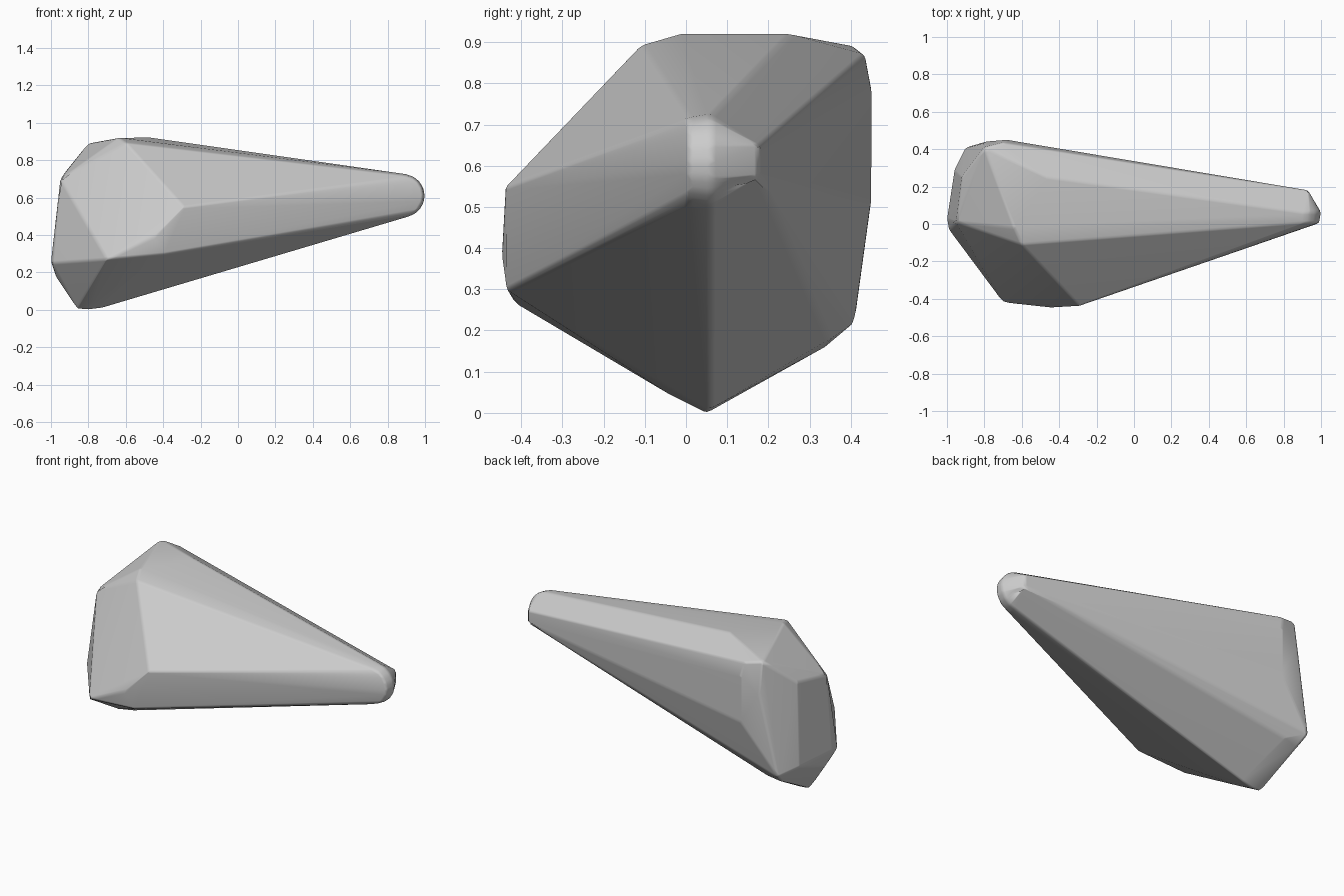
import bpy
import bmesh
import math

if "Cube" in bpy.data.objects:
    bpy.data.objects.remove(bpy.data.objects["Cube"], do_unlink=True)

# One plain stone colour
stone = bpy.data.materials.new("stone_grey")
stone.use_nodes = True
grey = (0.6, 0.6, 0.6, 1)
stone.diffuse_color = grey
stone.node_tree.nodes["Principled BSDF"].inputs["Base Color"].default_value = grey

# Corners of the heavy end
front_corners = [(-.7, -.42, .27), (-.4, -.437, .295), (-.45, -.447, .39), (-.29, -.438, .55)]
top_corners = [(-.6, -.11, .893), (-.64, -.02, .92), (-.46, .25, .92),
               (-.8, .41, .89), (-.7, .435, .87)]
back_corners = [(-.68, .45, .79), (-.68, .45, .51), (-.8, .44, .7),
                (-.9, .41, .22), (-.88, .34, .16), (-.78, .35, .18)]
end_corners = [(-.95, .01, .7), (-.92, .25, .74), (-1, .03, .26), (-.99, -.03, .25),
               (-.97, .06, .17), (-.96, .29, .25)]
bottom_corners = [(-.86, .05, .005), (-.8, .05, 0), (-.72, .06, .01), (-.77, -.04, .045)]
points = front_corners + top_corners + back_corners + end_corners + bottom_corners

# Rounded narrow tip: two arcs and a short back edge
for i in range(9):
    angle = math.radians(-80 + 20 * i)
    for y, radius in ((.005, .108), (.062, .118)):
        points.append((.882 + radius * math.cos(angle), y, .61 + radius * math.sin(angle)))
points += [(.93, .18, .575), (.93, .18, .65)]

# Wrap the corners in one solid
bm = bmesh.new()
for p in points:
    bm.verts.new(p)
hull = bmesh.ops.convex_hull(bm, input=bm.verts[:])
loose = [v for v in bm.verts if not v.link_faces]
bmesh.ops.delete(bm, geom=loose, context="VERTS")
bmesh.ops.dissolve_limit(bm, angle_limit=math.radians(2), verts=bm.verts[:], edges=bm.edges[:])
bmesh.ops.recalc_face_normals(bm, faces=bm.faces[:])
mesh = bpy.data.meshes.new("stone_wedge")
bm.to_mesh(mesh)
bm.free()
mesh.materials.append(stone)
wedge = bpy.data.objects.new("stone_wedge", mesh)
bpy.context.collection.objects.link(wedge)

# Softened edges
bpy.context.view_layer.objects.active = wedge
wedge.select_set(True)
bpy.ops.object.shade_smooth()
bevel = wedge.modifiers.new("soft_edges", "BEVEL")
bevel.width = .012
bevel.segments = 2
bevel.limit_method = "ANGLE"
bevel.angle_limit = math.radians(15)
normals = wedge.modifiers.new("face_normals", "WEIGHTED_NORMAL")
normals.keep_sharp = True
